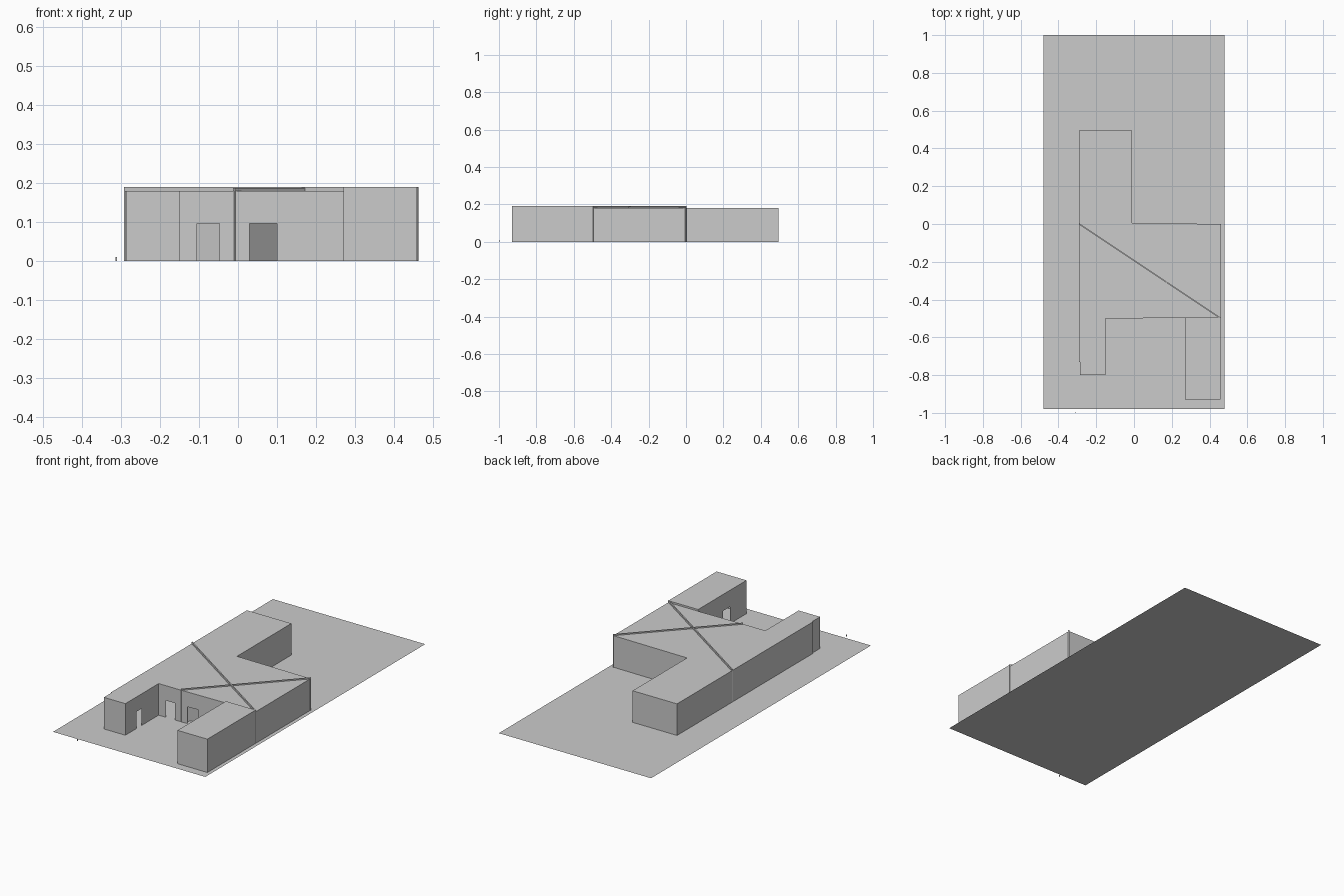
import bpy, bmesh
from mathutils import Vector

if "Cube" in bpy.data.objects:
    bpy.data.objects.remove(bpy.data.objects["Cube"])

H, H_WING = 0.18, 0.19      # main roof and right wing roof heights
DOOR = 0.096


def make_object(name, polys):
    bm = bmesh.new()
    for p in polys:
        bm.faces.new([bm.verts.new(v) for v in p])
    bmesh.ops.remove_doubles(bm, verts=bm.verts, dist=1e-5)
    mesh = bpy.data.meshes.new(name)
    bm.to_mesh(mesh)
    bm.free()
    ob = bpy.data.objects.new(name, mesh)
    bpy.context.collection.objects.link(ob)
    return ob


def flat(name, outline, z):
    return make_object(name, [[(x, y, z) for x, y in outline]])


def panel(a, b, z0, z1):
    return [(*a, z0), (*b, z0), (*b, z1), (*a, z1)]


def wall(name, points, h, doors=()):
    """Thin wall along points; doors are (segment, start, end) in distance along it."""
    polys = []
    for i, (a, b) in enumerate(zip(points, points[1:])):
        a, b = Vector(a), Vector(b)
        u = (b - a).normalized()
        pos = a
        for _, s, e in sorted(d for d in doors if d[0] == i):
            p, q = a + u * s, a + u * e
            polys += [panel(pos, p, 0, h), panel(p, q, DOOR, h)]
            pos = q
        polys.append(panel(pos, b, 0, h))
    return make_object(name, polys)


def thick_wall(name, a, b, h, t=0.006):
    a, b = Vector(a), Vector(b)
    n = (b - a).normalized().orthogonal() * t / 2
    c = [a + n, b + n, b - n, a - n]
    polys = [panel(c[i], c[(i + 1) % 4], 0, h) for i in range(4)]
    polys.append([(*p, h) for p in c])
    return make_object(name, polys)


# Ground sheet and boundary stake
flat("ground", [(-0.48, -0.98), (0.48, -0.98), (0.48, 1), (-0.48, 1)], 0)
thick_wall("boundary_stake", (-0.312, -1.0), (-0.312, -0.996), 0.01, 0.003)

# Outer walls of the main body and left wing, with three doors
wall("main_walls",
     [(0.27, -0.495), (-0.01, -0.50), (-0.15, -0.50), (-0.15, -0.80), (-0.285, -0.80),
      (-0.285, -0.73), (-0.29, -0.73), (-0.29, 0.495), (-0.01, 0.495), (-0.01, 0.005),
      (0.458, 0.0), (0.458, -0.495)],
     H, doors=[(0, 0.17, 0.24), (1, 0.037, 0.095), (2, 0.155, 0.2)])

# Right wing walls with its courtyard door
wall("right_wing_walls",
     [(0.458, -0.495), (0.458, -0.93), (0.27, -0.93), (0.27, -0.495), (0.458, -0.495)],
     H_WING, doors=[(2, 0.15, 0.21)])

# Roofs
flat("main_roof",
     [(0.458, -0.495), (0.458, 0), (-0.01, 0.005), (-0.01, 0.495), (-0.29, 0.495),
      (-0.29, -0.73), (-0.285, -0.73), (-0.285, -0.80), (-0.15, -0.80), (-0.15, -0.50),
      (-0.01, -0.50), (0.27, -0.495)], H)
flat("right_wing_roof",
     [(0.27, -0.93), (0.458, -0.93), (0.458, -0.495), (0.27, -0.495)], H_WING)

# Diagonal walls that break through the roof
thick_wall("long_diagonal_wall", (-0.29, 0.0), (0.46, -0.5), H_WING)
thick_wall("short_diagonal_wall", (-0.01, -0.5), (0.46, 0.0), H_WING - 0.003)

# Interior partitions
wall("hall_partition", [(0.27, -0.495), (0.27, 0.0)], H)
wall("right_wing_partition", [(0.27, -0.695), (0.458, -0.695)], H_WING)
